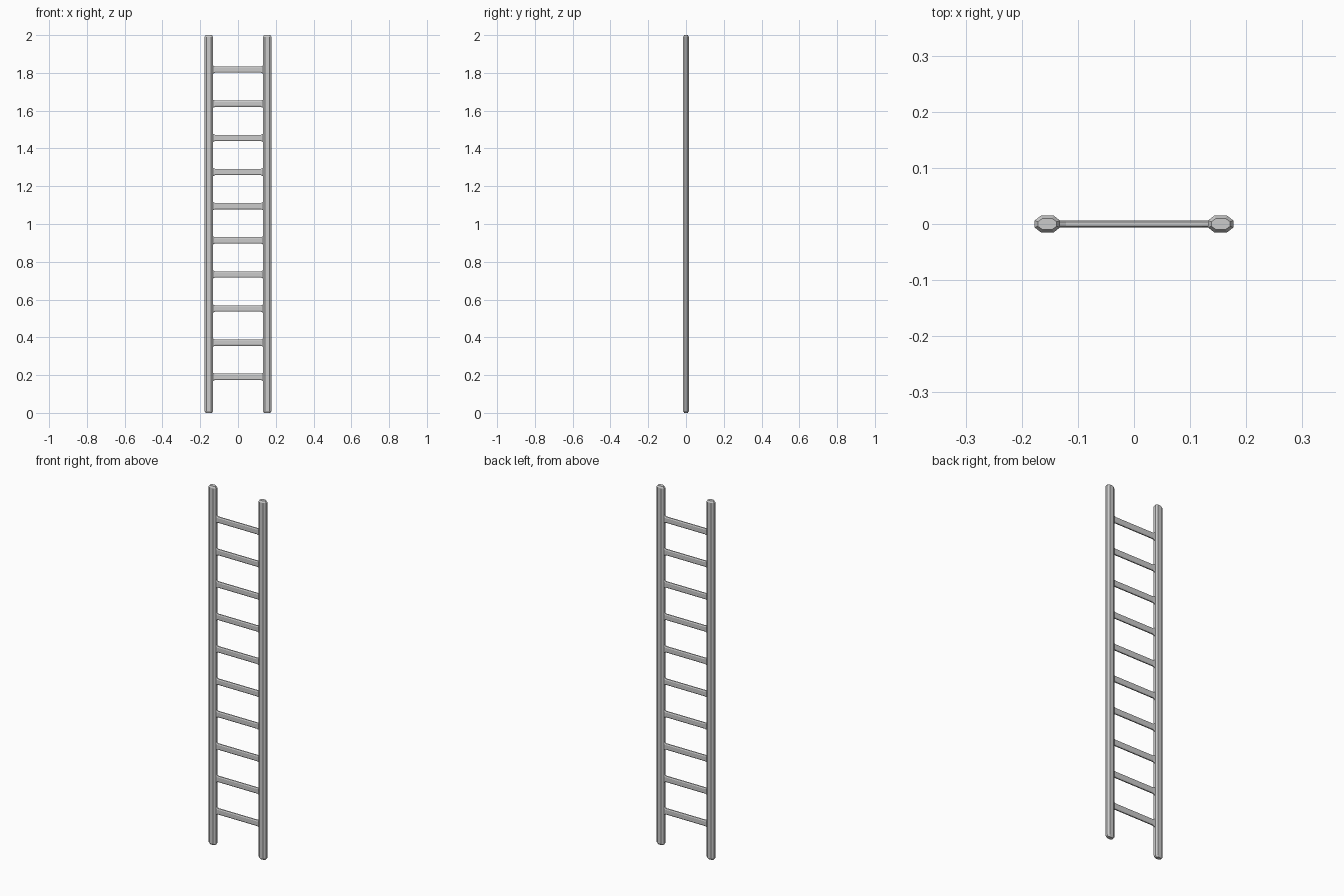
import bpy, bmesh

if "Cube" in bpy.data.objects:
    bpy.data.objects.remove(bpy.data.objects["Cube"])


def octagon(hw, hd, cw, cd):
    """Chamfered rectangle outline with half sizes hw, hd and chamfers cw, cd."""
    return [(hw, -hd + cd), (hw, hd - cd), (hw - cw, hd), (-hw + cw, hd),
            (-hw, hd - cd), (-hw, -hd + cd), (-hw + cw, -hd), (hw - cw, -hd)]


def loft(name, rings):
    """Skin a list of matching rings and cap both ends."""
    bm = bmesh.new()
    loops = [[bm.verts.new(p) for p in ring] for ring in rings]
    for a, b in zip(loops, loops[1:]):
        n = len(a)
        for i in range(n):
            j = (i + 1) % n
            bm.faces.new((a[i], a[j], b[j], b[i]))
    bm.faces.new(loops[0])
    bm.faces.new(loops[-1])
    bmesh.ops.recalc_face_normals(bm, faces=bm.faces)
    mesh = bpy.data.meshes.new(name)
    bm.to_mesh(mesh)
    bm.free()
    obj = bpy.data.objects.new(name, mesh)
    bpy.context.collection.objects.link(obj)


# Side rails: octagonal posts with bevelled ends
full = octagon(0.0225, 0.0148, 0.011, 0.0085)
cap = octagon(0.0165, 0.0100, 0.008, 0.006)
for side, x in (("left", -0.1545), ("right", 0.1545)):
    profile = [(0.0, cap), (0.009, full), (1.991, full), (2.0, cap)]
    loft(side + "_rail", [[(x + u, v, z) for u, v in o] for z, o in profile])

# Rungs: flat bars that flare in height where they meet the rails
bar = octagon(0.0062, 0.0165, 0.003, 0.006)
flare = octagon(0.0062, 0.0225, 0.003, 0.006)
for k in range(10):
    z = 0.191 + k * 0.1807
    sections = [(-0.145, flare), (-0.134, flare), (-0.121, bar),
                (0.121, bar), (0.134, flare), (0.145, flare)]
    loft(f"rung_{k + 1}", [[(x, u, z + v) for u, v in o] for x, o in sections])
